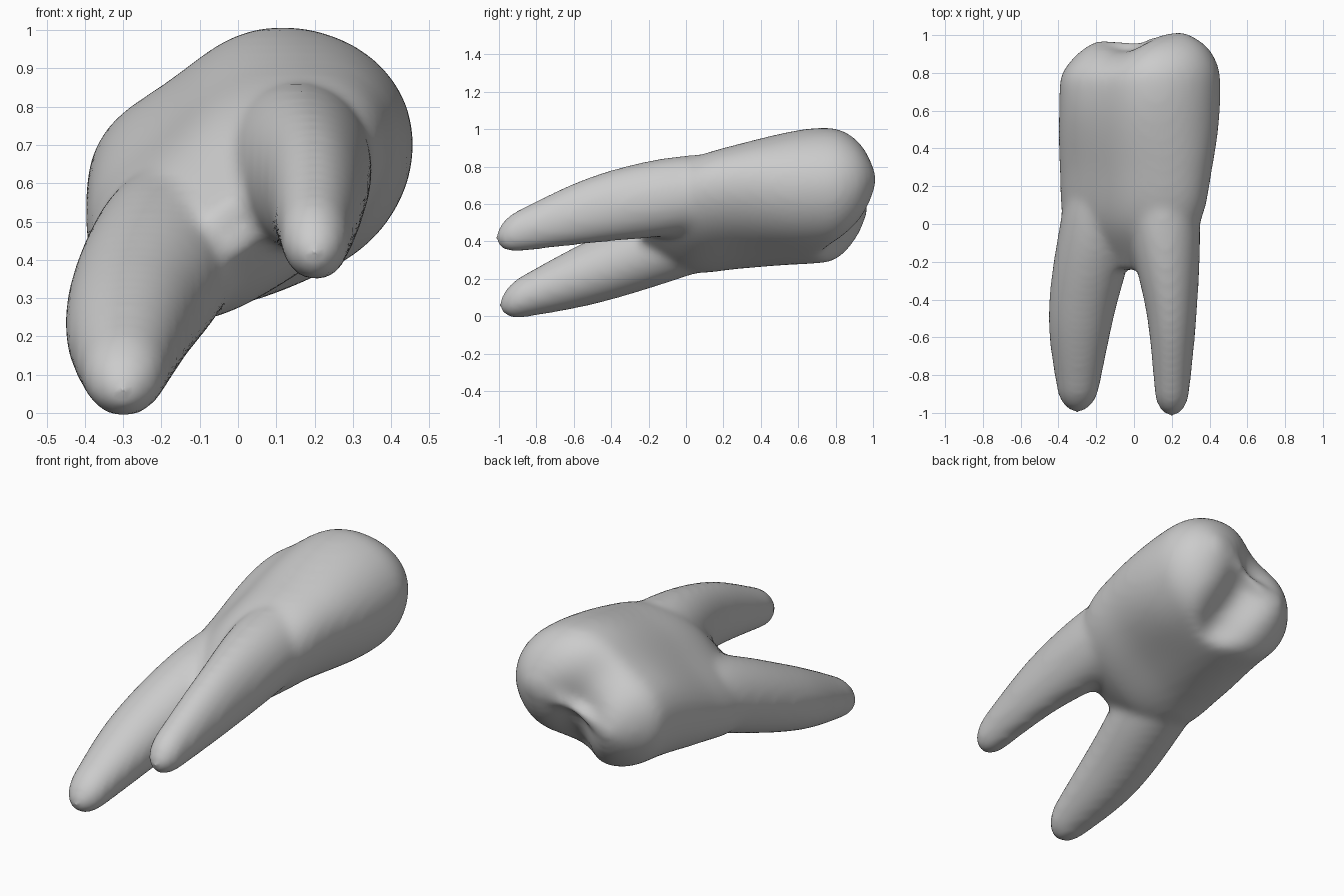
import bpy, bmesh, math
from mathutils import Vector

cube = bpy.data.objects.get("Cube")
if cube:
    bpy.data.objects.remove(cube, do_unlink=True)

SIDES = 48
STEPS = 16

enamel = bpy.data.materials.new("pale grey")
enamel.use_nodes = True
colour = (0.6, 0.6, 0.6, 1)
enamel.diffuse_color = colour
enamel.node_tree.nodes["Principled BSDF"].inputs["Base Color"].default_value = colour


def smooth_rings(keys):
    """Fill in between key sections along a smooth curve through all of them."""
    keys = [Vector(key) for key in keys]
    first = keys[0] * 2 - keys[1]
    last = keys[-1] * 2 - keys[-2]
    padded = [first] + keys + [last]
    rings = []
    for before, start, end, after in zip(padded, padded[1:], padded[2:], padded[3:]):
        leave, arrive = (end - before) / 2, (after - start) / 2
        for step in range(STEPS):
            t = step / STEPS
            ease = t * t * (3 - 2 * t)
            rings.append(start.lerp(end, ease)
                         + leave * t * (1 - t) ** 2
                         - arrive * t * t * (1 - t))
    return rings + [keys[-1]]


def bump(value, width):
    return math.exp(-(value / width) ** 2)


def root_outline(y, a, b, angle, tip):
    """Plain oval, closing to a rounded tip."""
    s = min(1, (y - tip) / 0.12 + 0.02)
    scale = math.sqrt(1 - (1 - s) ** 2)
    return a * scale * math.cos(angle), y, b * scale * math.sin(angle)


def crown_outline(y, a, b, angle, tip):
    """Oval hollowed between the roots, domed at the end into two cusps."""
    dome = min(0.99, max(0, (y - 0.75) / 0.25))
    a *= math.sqrt(1 - 0.7 * dome ** 2)
    b *= math.sqrt(1 - dome ** 2)
    u, v = a * math.cos(angle), b * math.sin(angle)
    if v > 0:
        v *= 1 - 0.16 * bump(u / a + 0.3, 0.45)
    else:
        v *= 1 - 0.06 * bump(u / a, 0.45)
    # the valley is deeper on the underside, and one cusp is higher
    strength = min(1, max(0, (y - 0.7) / 0.2))
    valley = (0.09 - 0.2 * v) * bump(u + 0.03, 0.13)
    return u, y + strength * (0.09 * u - valley), v


def loft(bm, keys, outline):
    """Skin key sections given as y, x, z, long radius, short radius, tilt."""
    loops = []
    for y, x, z, a, b, tilt in smooth_rings(keys):
        c, s = math.cos(math.radians(tilt)), math.sin(math.radians(tilt))
        loop = []
        for i in range(SIDES):
            u, depth, v = outline(y, a, b, math.tau * i / SIDES, keys[0][0])
            loop.append(bm.verts.new((x + u * c - v * s, depth, z + u * s + v * c)))
        loops.append(loop)
    for p, q in zip(loops, loops[1:]):
        for i in range(SIDES):
            j = (i + 1) % SIDES
            bm.faces.new((p[i], p[j], q[j], q[i]))
    # close both ends
    for loop in (loops[0], loops[-1]):
        hub = bm.verts.new(sum((v.co for v in loop), Vector()) / SIDES)
        for i in range(SIDES):
            bm.faces.new((hub, loop[i], loop[(i + 1) % SIDES]))


bm = bmesh.new()

# Crown and neck, tapering into the web between the roots
loft(bm, [
    (-0.24, -0.02, 0.48, 0.2, 0.07, 34),
    (0, -0.01, 0.53, 0.4, 0.23, 34),
    (0.3, 0.01, 0.59, 0.44, 0.29, 31),
    (0.65, 0.03, 0.64, 0.44, 0.35, 23),
    (1, 0.03, 0.65, 0.43, 0.34, 22),
], crown_outline)

# Lower root, buried deep in the neck
loft(bm, [
    (-1, -0.3, 0.06, 0.09, 0.09, 60),
    (-0.5, -0.28, 0.24, 0.18, 0.17, 60),
    (0, -0.19, 0.42, 0.21, 0.2, 60),
    (0.45, -0.15, 0.52, 0.14, 0.14, 60),
], root_outline)

# Upper root, its ridge running on into the crown
loft(bm, [
    (-1.02, 0.2, 0.42, 0.09, 0.08, 95),
    (-0.5, 0.2, 0.57, 0.18, 0.13, 95),
    (0, 0.16, 0.65, 0.21, 0.19, 95),
    (0.45, 0.15, 0.68, 0.16, 0.16, 95),
], root_outline)
bmesh.ops.recalc_face_normals(bm, faces=bm.faces)

mesh = bpy.data.meshes.new("molar_tooth")
bm.to_mesh(mesh)
bm.free()
mesh.materials.append(enamel)
tooth = bpy.data.objects.new("molar_tooth", mesh)
bpy.context.collection.objects.link(tooth)

# Fuse the lofts into one skin and soften the joins
fuse = tooth.modifiers.new("fuse", "REMESH")
fuse.mode = "VOXEL"
fuse.voxel_size = 0.02
fuse.use_smooth_shade = True
soften = tooth.modifiers.new("soften", "SMOOTH")
soften.factor = 0.5
soften.iterations = 16
